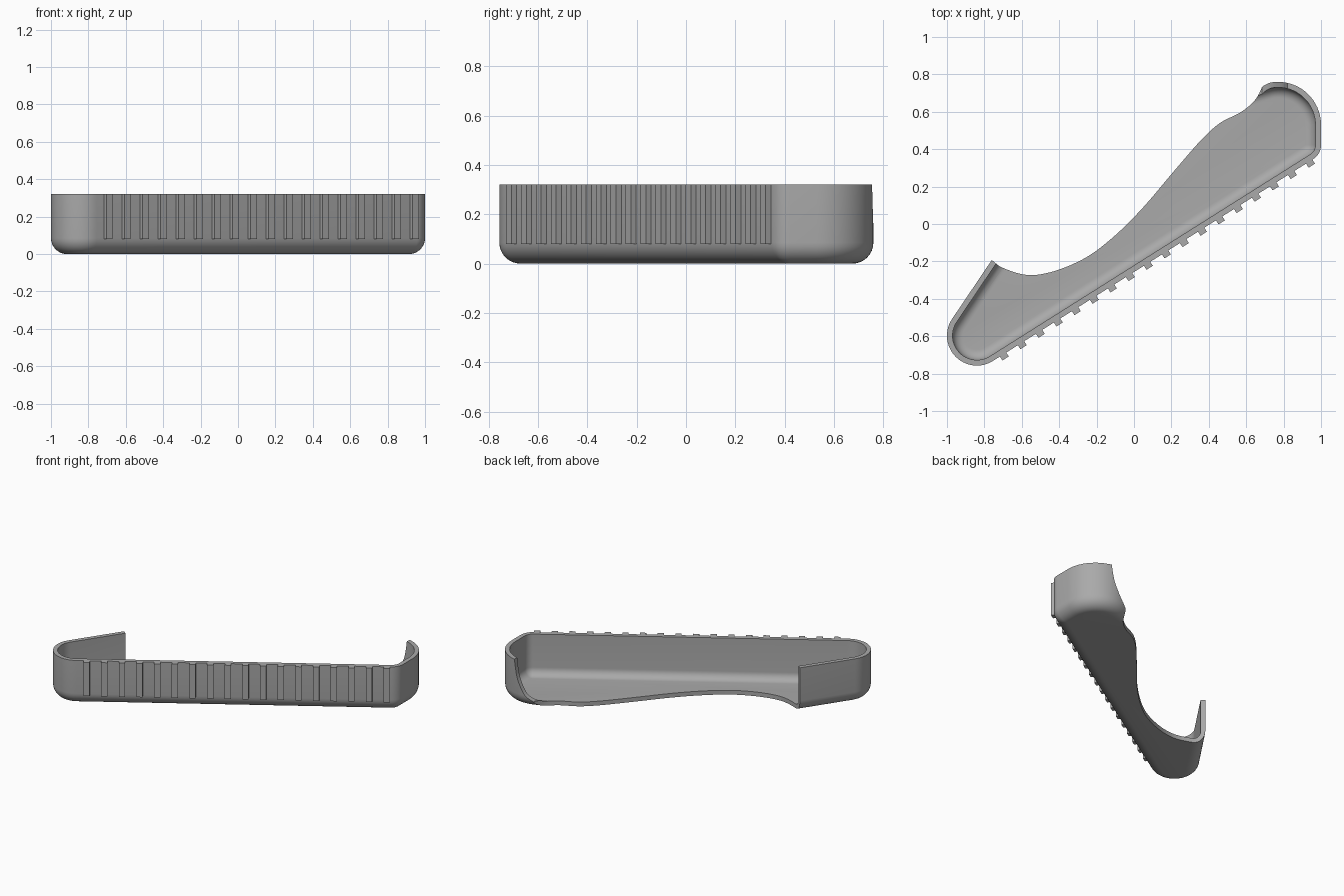
import bpy, bmesh, math
from mathutils import Vector, Matrix

if "Cube" in bpy.data.objects:
    bpy.data.objects.remove(bpy.data.objects["Cube"], do_unlink=True)

HEIGHT, WALL, FILLET = 0.32, 0.03, 0.085
SLOPE = math.radians(32.2)          # direction of the long ribbed wall

grey = bpy.data.materials.new("plain grey")
grey.use_nodes = True
grey.diffuse_color = (0.4, 0.4, 0.4, 1)
grey.node_tree.nodes["Principled BSDF"].inputs["Base Color"].default_value = (0.4, 0.4, 0.4, 1)


def make_object(name, bm):
    bmesh.ops.recalc_face_normals(bm, faces=bm.faces)
    mesh = bpy.data.meshes.new(name)
    bm.to_mesh(mesh)
    bm.free()
    mesh.materials.append(grey)
    ob = bpy.data.objects.new(name, mesh)
    bpy.context.collection.objects.link(ob)
    return ob


def prism(name, points, shift):
    """Extrude a flat polygon along a vector."""
    bm = bmesh.new()
    face = bm.faces.new([bm.verts.new(p) for p in points])
    top = bmesh.ops.extrude_face_region(bm, geom=[face])["geom"]
    bmesh.ops.translate(bm, vec=shift, verts=[v for v in top if isinstance(v, bmesh.types.BMVert)])
    return make_object(name, bm)


def smooth_path(pts, steps=6):
    """Catmull-Rom curve through the points."""
    p = [Vector(q) for q in pts]
    p = [2 * p[0] - p[1]] + p + [2 * p[-1] - p[-2]]
    out = []
    for a, b, c, d in zip(p, p[1:], p[2:], p[3:]):
        for i in range(steps):
            t = i / steps
            out.append(0.5 * (2 * b + (c - a) * t + (2 * a - 5 * b + 4 * c - d) * t * t
                              + (3 * b - a - 3 * c + d) * t ** 3))
    return out + [p[-2]]


# Rounded corners of the closed tray: centre x, y, radius, start and end angle
CORNERS = [(-0.84, -0.597, 0.16, 146, 302.2),
           (0.91, 0.423, 0.09, -57.8, 0),
           (0.77, 0.53, 0.23, 0, 108),
           (-0.281, 0.304, 0.12, 108, 146)]


def outline(inset):
    pts = []
    for x, y, r, a, b in CORNERS:
        n = max(6, int((b - a) / 6))
        for i in range(n + 1):
            t = math.radians(a + (b - a) * i / n)
            pts.append((x + (r - inset) * math.cos(t), y + (r - inset) * math.sin(t)))
    return pts


def tray_section(n=8):
    """Inset and height of each ring, from outer floor over the rim to inner floor."""
    arc = [math.pi / 2 * i / n for i in range(n + 1)]
    outer = [(FILLET - FILLET * math.sin(t), FILLET - FILLET * math.cos(t)) for t in arc]
    r = FILLET - WALL
    inner = [(FILLET - r * math.sin(t), FILLET - r * math.cos(t)) for t in reversed(arc)]
    return outer + [(0, HEIGHT), (WALL, HEIGHT)] + inner


# Tray shell
bm = bmesh.new()
rings = [[bm.verts.new((x, y, z)) for x, y in outline(d)] for d, z in tray_section()]
for lo, hi in zip(rings, rings[1:]):
    for i in range(len(lo)):
        j = (i + 1) % len(lo)
        bm.faces.new((lo[i], lo[j], hi[j], hi[i]))
bm.faces.new(rings[0])
bm.faces.new(rings[-1])
tray = make_object("tray", bm)

# Wavy open side
wave = smooth_path([(-0.82, -0.155), (-0.76, -0.193), (-0.70, -0.235), (-0.567, -0.273),
                    (-0.42, -0.25), (-0.25, -0.175), (-0.10, -0.06), (0.05, 0.09),
                    (0.22, 0.29), (0.36, 0.45), (0.46, 0.54), (0.57, 0.597),
                    (0.64, 0.655), (0.675, 0.71), (0.70, 0.78)])
side = [(p.x, p.y, -0.1) for p in wave] + [(0.7, 1.2, -0.1), (-1.2, 1.2, -0.1), (-1.2, 0.1, -0.1)]
side_cutter = prism("side_cutter", side, (0, 0, 0.6))

# Curved end of the short right-hand wall
sweep = smooth_path([(0.825, 0.4), (0.82, 0.32), (0.80, 0.21), (0.77, 0.14), (0.735, 0.085), (0.685, 0.045)])
end = [(p.x, 0.62, p.y) for p in sweep] + [(0.5, 0.62, 0.045), (0.5, 0.62, 0.4)]
end_cutter = prism("end_cutter", end, (0, 0.4, 0))

bpy.context.view_layer.objects.active = tray
for cutter in (side_cutter, end_cutter):
    cutter.hide_render = True
    mod = tray.modifiers.new("cut", "BOOLEAN")
    mod.operation, mod.solver, mod.object = "DIFFERENCE", "EXACT", cutter
    bpy.ops.object.modifier_apply(modifier=mod.name)
    bpy.data.objects.remove(cutter, do_unlink=True)

bpy.ops.object.select_all(action="DESELECT")
tray.select_set(True)
bpy.ops.object.shade_smooth_by_angle(angle=math.radians(30))

# Grip ribs along the long wall
along = Vector((math.cos(SLOPE), math.sin(SLOPE), 0))
out = Vector((along.y, -along.x, 0))
x, y, r = CORNERS[0][:3]
start = Vector((x, y, 0)) + out * r
bottom, count, depth = 0.08, 18, 0.04
bm = bmesh.new()
for i in range(count):
    rib_x = -0.70 + 0.0963 * i
    centre = start + along * ((rib_x - start.x) / along.x) + out * 0.005
    centre.z = (HEIGHT + bottom) / 2
    bmesh.ops.create_cube(bm, size=1, matrix=Matrix.Translation(centre) @ Matrix.Rotation(SLOPE, 4, "Z")
                          @ Matrix.Diagonal((0.04, depth, HEIGHT - bottom, 1)))
make_object("grip_ribs", bm)
